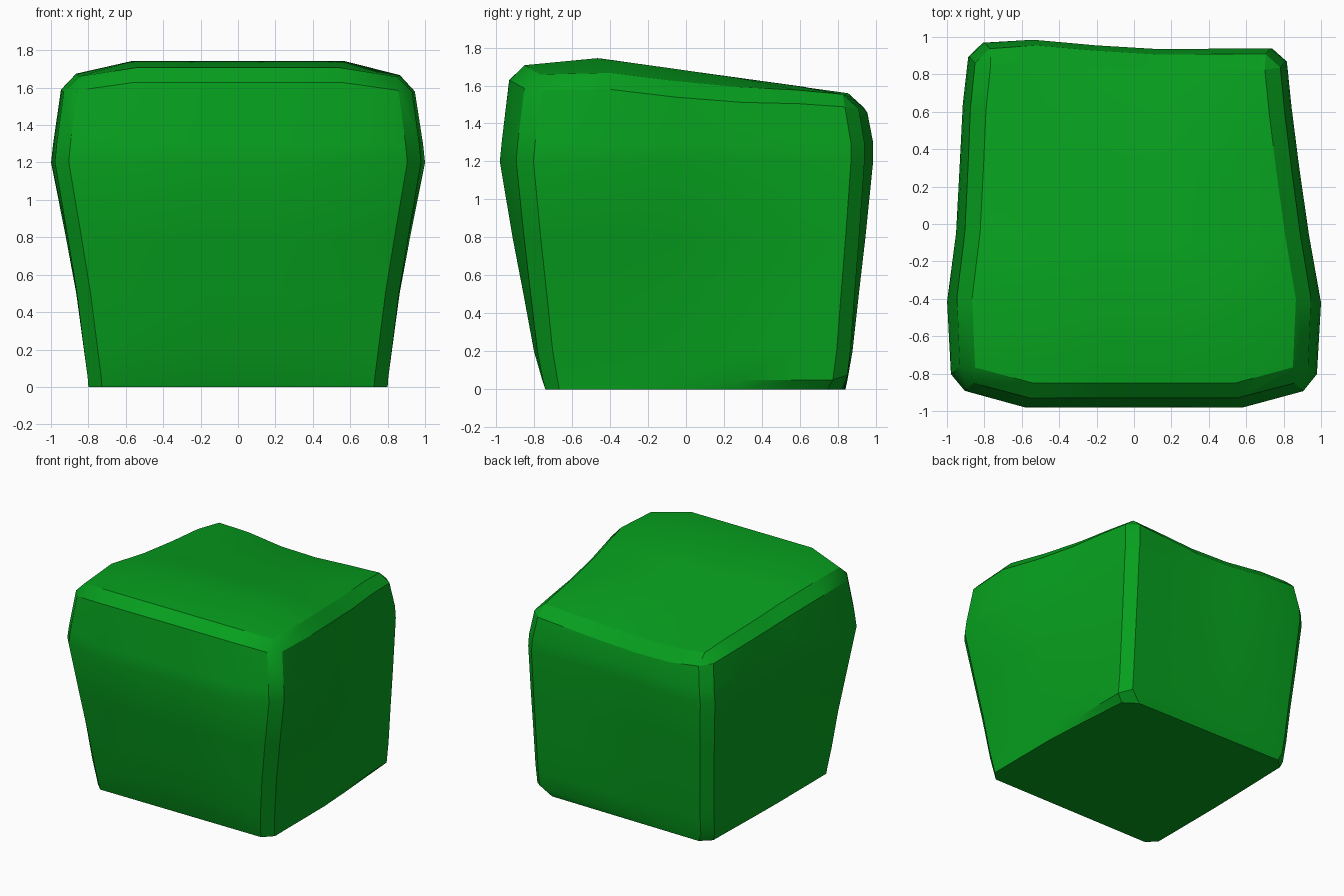
import bpy
import bmesh
import math

cube = bpy.data.objects.get("Cube")
if cube:
    bpy.data.objects.remove(cube, do_unlink=True)


def curve(points, s):
    """Piecewise linear profile lookup."""
    if s <= points[0][0]:
        return points[0][1]
    for (a, p), (b, q) in zip(points, points[1:]):
        if s <= b:
            return p + (q - p) * (s - a) / (b - a)
    return points[-1][1]


def mix(a, b, t):
    return a + (b - a) * t


# Outlines at the widest height: half widths along y, depths along x
RIGHT = [(-.87, .975), (-.42, 1.0), (0, .925), (.4, .87), (.6, .845), (.93, .81)]
LEFT = [(-.87, .975), (-.42, 1.0), (0, .945), (.6, .92), (.96, .88)]
FRONT = [(-1, -.875), (-.6, -.98), (.6, -.98), (1, -.875)]
BACK = [(-1, .965), (-.6, .985), (-.2, .955), (.2, .935), (1, .94)]
# Crown height from front to back, and how far its side edges drop
CROWN = [(-.9, 1.7), (-.75, 1.715), (-.5, 1.745), (-.38, 1.74), (.1, 1.66),
         (.6, 1.615), (.93, 1.57)]
RIGHT_DROP = [(-1, .06), (-.5, .09), (.3, .06), (1, .02)]
LEFT_DROP = [(-1, .06), (-.5, .08), (.3, .04), (1, .01)]

# Grid positions across, deep and up; each level has (height, swell, scale)
ACROSS = [-1, -.6, -.2, .2, .6, 1]
DEEP = [-1, -.5, -.1, .3, .65, 1]
LEVELS = [(0, 0, 1), (.05, .07, 1), (.2, .25, 1), (.5, .48, 1), (.8, .72, 1),
          (1.2, 1, 1), (1.3, 1, .99), (None, 1, .94)]
LAST = (len(ACROSS) - 1, len(DEEP) - 1, len(LEVELS) - 1)


def place(i, j, k):
    u, v = ACROSS[i], DEEP[j]
    height, swell, scale = LEVELS[k]
    front = mix(-.74, curve(FRONT, u), swell) * scale
    back = mix(.84, curve(BACK, u), swell) * min(1, scale + .015)
    y = mix(front, back, (v + 1) / 2)
    wide = swell ** 1.5
    left = mix(.8, curve(LEFT, y), wide) * scale
    right = mix(.8, curve(RIGHT, y), wide) * scale
    if k == 0:
        # Base tucks in towards the back
        tuck = max(0, v)
        right -= .06 * tuck
        left -= .02 * tuck
        y -= .02 * tuck * (u + 1) / 2
    x = mix(-left, right, (u + 1) / 2)
    if height is None:
        sag = .07 * max(0, v) ** 2 * (1 - u * u)
        drop = {1: curve(RIGHT_DROP, v), -1: curve(LEFT_DROP, v)}.get(u, 0)
        height = curve(CROWN, y) - sag - drop
    return x, y, height


# Leafy block: a warped box grid with chamfered outer edges
bm = bmesh.new()
verts = {}


def vert(key):
    if key not in verts:
        verts[key] = bm.verts.new(place(*key))
    return verts[key]


for axis in range(3):
    a, b = [n for n in range(3) if n != axis]
    for side in (0, LAST[axis]):
        for p in range(LAST[a]):
            for q in range(LAST[b]):
                corners = []
                for dp, dq in ((0, 0), (1, 0), (1, 1), (0, 1)):
                    key = [side] * 3
                    key[a], key[b] = p + dp, q + dq
                    corners.append(vert(tuple(key)))
                bm.faces.new(corners)
bmesh.ops.recalc_face_normals(bm, faces=bm.faces)

# Chamfer the upright corners and the crown rim, leave the base sharp
keys = {vertex: key for key, vertex in verts.items()}
rim = []
for edge in bm.edges:
    one, two = (keys[vertex] for vertex in edge.verts)
    shared = [n for n in range(3) if one[n] == two[n] and one[n] in (0, LAST[n])]
    if len(shared) == 2 and not (2 in shared and one[2] == 0):
        rim.append(edge)
bmesh.ops.bevel(bm, geom=rim, offset=.072, offset_type='OFFSET', segments=1,
                profile=.5, affect='EDGES', clamp_overlap=True)

mesh = bpy.data.meshes.new("hedge_block")
bm.to_mesh(mesh)
bm.free()
hedge = bpy.data.objects.new("hedge_block", mesh)
bpy.context.collection.objects.link(hedge)

# Leaf green
green = bpy.data.materials.new("leaf_green")
green.use_nodes = True
colour = (.002, .35, .013, 1)
green.diffuse_color = colour
green.node_tree.nodes["Principled BSDF"].inputs["Base Color"].default_value = colour
mesh.materials.append(green)

bpy.context.view_layer.objects.active = hedge
hedge.select_set(True)
bpy.ops.object.shade_smooth_by_angle(angle=math.radians(28))
